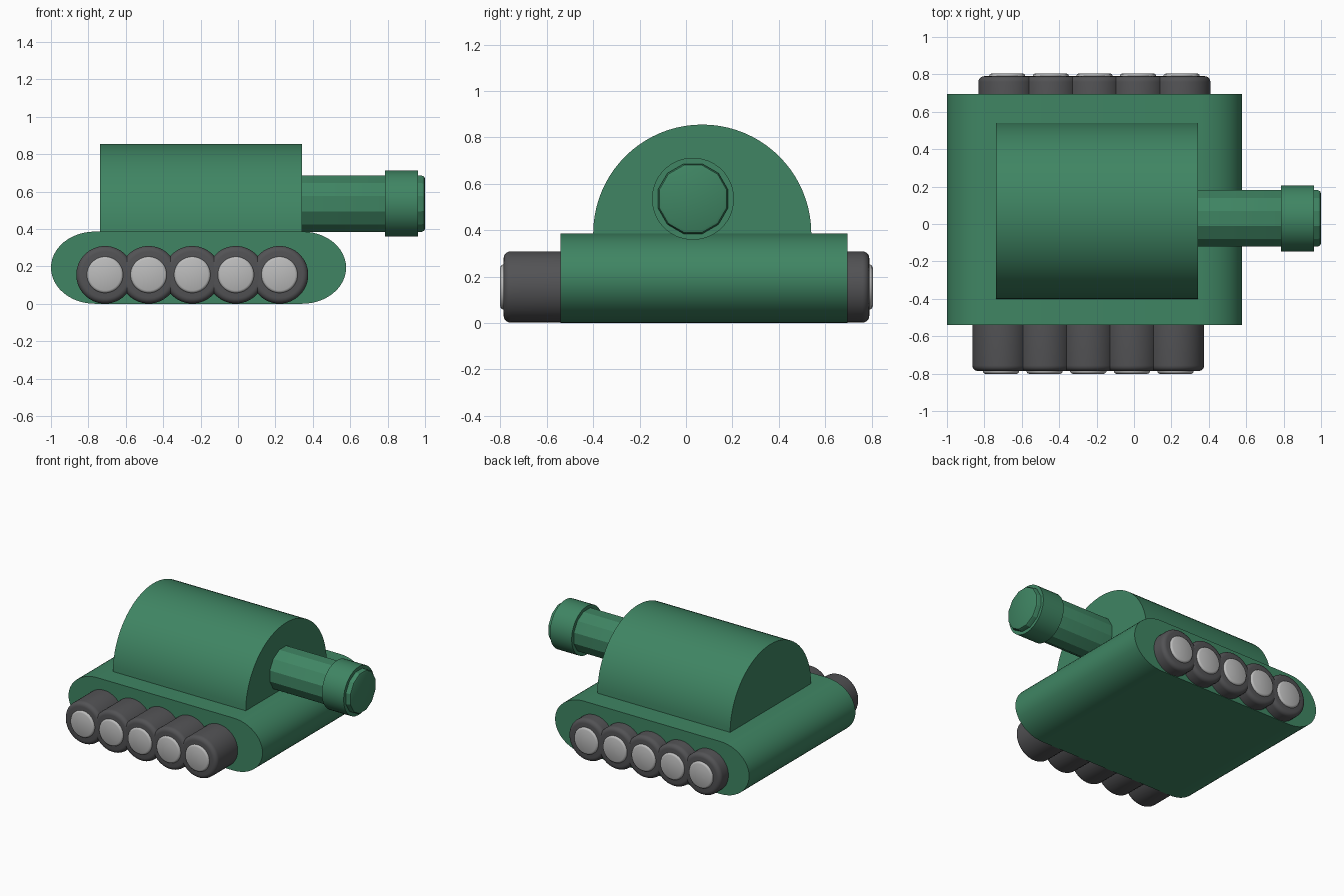
import bpy, bmesh
from math import sin, cos, pi, radians

if "Cube" in bpy.data.objects:
    bpy.data.objects.remove(bpy.data.objects["Cube"])


def material(name, color):
    m = bpy.data.materials.new(name)
    m.diffuse_color = (*color, 1)
    m.use_nodes = True
    m.node_tree.nodes["Principled BSDF"].inputs["Base Color"].default_value = m.diffuse_color
    return m


GREEN = material("green_paint", (0.05, 0.235, 0.125))
DARK = material("dark_rubber", (0.085, 0.085, 0.09))
LIGHT = material("light_metal", (0.5, 0.5, 0.5))


def finish(name, bm, mat, smooth=30):
    bmesh.ops.recalc_face_normals(bm, faces=bm.faces)
    mesh = bpy.data.meshes.new(name)
    bm.to_mesh(mesh)
    bm.free()
    mesh.materials.append(mat)
    ob = bpy.data.objects.new(name, mesh)
    bpy.context.collection.objects.link(ob)
    bpy.context.view_layer.objects.active = ob
    ob.select_set(True)
    bpy.ops.object.shade_smooth_by_angle(angle=radians(smooth))
    ob.select_set(False)
    return ob


def extrude(name, points, vec, mat):
    """Close a 3D outline and sweep it along vec."""
    bm = bmesh.new()
    face = bm.faces.new([bm.verts.new(p) for p in points])
    new = bmesh.ops.extrude_face_region(bm, geom=[face])["geom"]
    bmesh.ops.translate(bm, vec=vec, verts=[v for v in new if isinstance(v, bmesh.types.BMVert)])
    return finish(name, bm, mat)


def lathe(name, profile, centre, axis, sides, mat, smooth=40, closed=False):
    """Rings of (position along axis, radius); closed joins last ring to first."""
    bm = bmesh.new()
    rings = []
    for d, r in profile:
        ring = []
        for i in range(sides):
            a = 2 * pi * (i + 0.5) / sides
            u, w = r * sin(a), r * cos(a)
            p = (d, centre[0] + u, centre[1] + w) if axis == "X" else (centre[0] + u, d, centre[1] + w)
            ring.append(bm.verts.new(p))
        rings.append(ring)
    pairs = list(zip(rings, rings[1:]))
    if closed:
        pairs.append((rings[-1], rings[0]))
    else:
        bm.faces.new(rings[0])
        bm.faces.new(rings[-1])
    for a, b in pairs:
        for i in range(sides):
            j = (i + 1) % sides
            bm.faces.new((a[i], a[j], b[j], b[i]))
    return finish(name, bm, mat, smooth)


# Hull: slab with elliptical ends
RX, RZ, N = 0.235, 0.193, 24
outline = [(0.343 + RX * cos(a), -0.54, RZ + RZ * sin(a))
           for a in (-pi / 2 + pi * i / N for i in range(N + 1))]
outline += [(-0.765 + RX * cos(a), -0.54, RZ + RZ * sin(a))
            for a in (pi / 2 + pi * i / N for i in range(N + 1))]
extrude("hull", outline, (0, 1.235, 0), GREEN)

# Turret: half cylinder lying along x
arch = [(-0.737, 0.07 + 0.47 * cos(pi * i / 40), 0.385 + 0.47 * sin(pi * i / 40)) for i in range(41)]
extrude("turret", arch, (1.08, 0, 0), GREEN)

# Gun: faceted barrel with bevelled tip, and a round muzzle collar
GUN = (0.03, 0.535)
lathe("gun_barrel", [(0.30, 0.156), (0.982, 0.156), (0.995, 0.15), (1.0, 0.138)], GUN, "X", 12, GREEN, 25)
lathe("muzzle_collar", [(0.785, 0.15), (0.785, 0.177), (0.962, 0.177), (0.962, 0.15)],
      GUN, "X", 40, GREEN, 30, closed=True)

# Wheels and hubs: five per side, the far row slightly offset
B = 0.03
bevel = [(B * (1 - sin(t)), B * (1 - cos(t))) for t in (pi / 2 * i / 5 for i in range(6))]
for side, s, dx, outer in (("near", -1, 0, 0.786), ("far", 1, 0.033, 0.79)):
    for k in range(5):
        c = (-0.711 + 0.2332 * k + dx, 0.155)
        R = 0.154
        tyre = [(s * (outer - 0.27), R)] + [(s * (outer - d), R - r) for d, r in bevel]
        lathe(f"wheel_{side}_{k + 1}", tyre, c, "Y", 40, DARK)
        hub = [(s * (outer - 0.02), 0.097), (s * (outer + 0.004), 0.097),
               (s * (outer + 0.011), 0.093), (s * (outer + 0.015), 0.084)]
        lathe(f"hub_{side}_{k + 1}", hub, c, "Y", 32, LIGHT)
